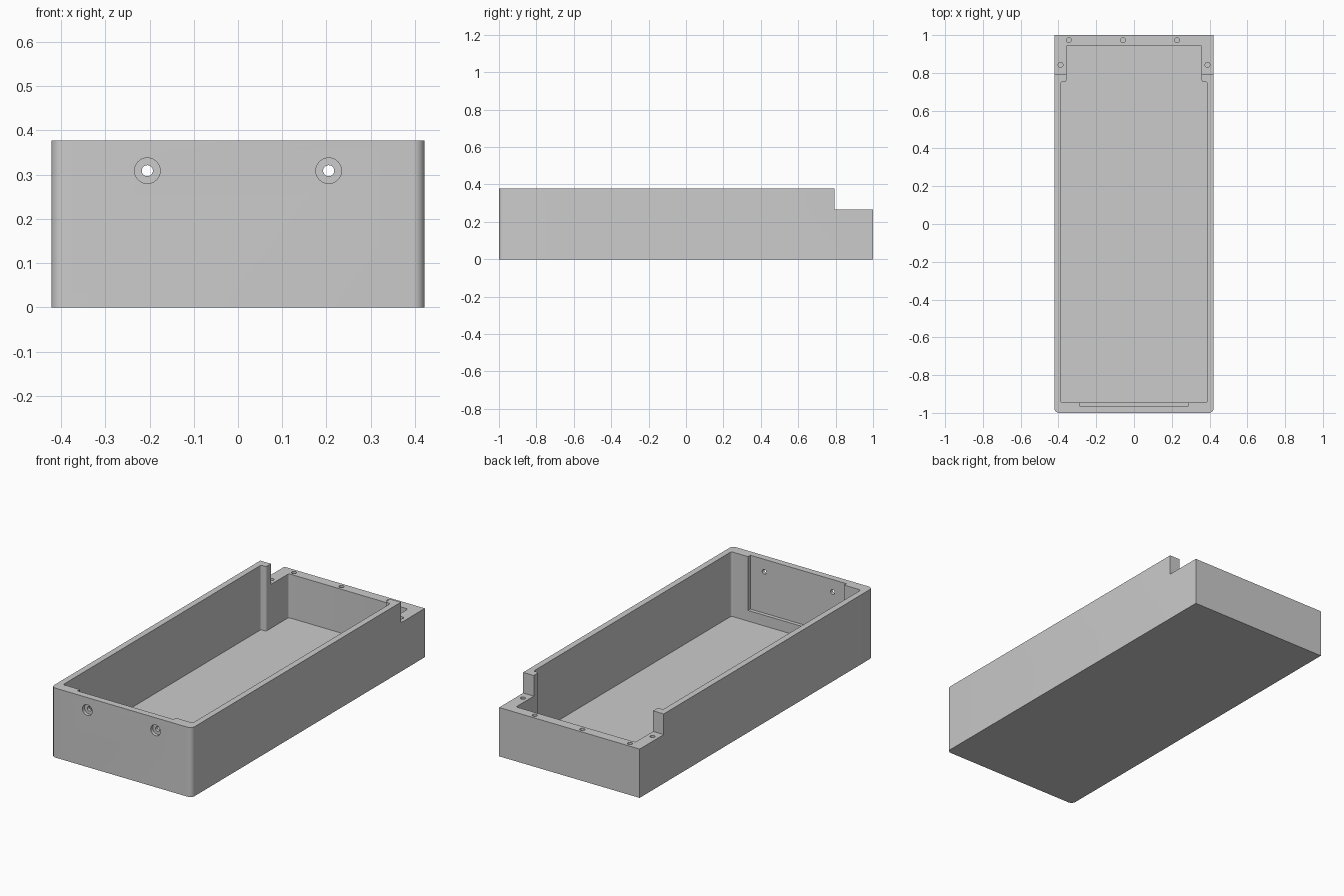
import bpy
import bmesh
from math import pi
from mathutils import Matrix

if "Cube" in bpy.data.objects:
    bpy.data.objects.remove(bpy.data.objects["Cube"], do_unlink=True)

HALF_W, HEIGHT = 0.422, 0.377
LEDGE_Y, LEDGE_Z, FLOOR_Z = 0.794, 0.265, 0.027
ABOVE = HEIGHT + 0.1          # cutters poke out past the rim

grey = bpy.data.materials.new("warm_free_grey")
grey.name = "plain grey"
grey.use_nodes = True
grey.diffuse_color = (0.6, 0.6, 0.6, 1)
grey.node_tree.nodes["Principled BSDF"].inputs["Base Color"].default_value = grey.diffuse_color


def to_object(bm, name):
    bmesh.ops.recalc_face_normals(bm, faces=bm.faces[:])
    mesh = bpy.data.meshes.new(name)
    bm.to_mesh(mesh)
    bm.free()
    mesh.materials.append(grey)
    obj = bpy.data.objects.new(name, mesh)
    bpy.context.collection.objects.link(obj)
    return obj


def prism(name, outline, z0, z1, radius=0, rounded=lambda co: True):
    """Extrude a plan outline upwards and round its chosen upright edges."""
    bm = bmesh.new()
    face = bm.faces.new([bm.verts.new((x, y, z0)) for x, y in outline])
    top = bmesh.ops.extrude_face_region(bm, geom=[face])["geom"]
    bmesh.ops.translate(bm, vec=(0, 0, z1 - z0),
                        verts=[v for v in top if isinstance(v, bmesh.types.BMVert)])
    if radius:
        upright = [e for e in bm.edges
                   if abs(e.verts[0].co.z - e.verts[1].co.z) > 0.01 and rounded(e.verts[0].co)]
        bmesh.ops.bevel(bm, geom=upright, offset=radius, segments=6,
                        profile=0.5, affect='EDGES')
    return to_object(bm, name)


def box(name, x0, x1, y0, y1, z0, z1):
    return prism(name, [(x0, y0), (x1, y0), (x1, y1), (x0, y1)], z0, z1)


def drill(name, centre, radius, length, along_y=False):
    bm = bmesh.new()
    turn = Matrix.Rotation(pi / 2, 4, 'X') if along_y else Matrix()
    bmesh.ops.create_cone(bm, cap_ends=True, segments=32, radius1=radius, radius2=radius,
                          depth=length, matrix=Matrix.Translation(centre) @ turn)
    return to_object(bm, name)


def cut(body, cutter):
    cutter.hide_render = True
    mod = body.modifiers.new("cut", 'BOOLEAN')
    mod.operation, mod.solver, mod.object = 'DIFFERENCE', 'EXACT', cutter
    bpy.context.view_layer.objects.active = body
    bpy.ops.object.modifier_apply(modifier=mod.name)
    bpy.data.objects.remove(cutter, do_unlink=True)


# Outer block with rounded front corners
tray = prism("enclosure_tray", [(-HALF_W, -1), (HALF_W, -1), (HALF_W, 1), (-HALF_W, 1)],
             0, HEIGHT, 0.026, lambda co: co.y < 0)

# Lowered ledge at the back
cut(tray, box("ledge_cutter", -0.6, 0.6, LEDGE_Y, 1.2, LEDGE_Z, ABOVE))

# Main cavity, narrower beside the back ledge
half = [(0.389, -0.944), (0.389, 0.752), (0.358, 0.752), (0.358, 0.946)]
cavity = half + [(-x, y) for x, y in reversed(half)]
cut(tray, prism("cavity_cutter", cavity, FLOOR_Z, ABOVE, 0.01))

# Shallow pocket inside the front wall
cut(tray, box("pocket_cutter", -0.289, 0.289, -0.964, -0.9, 0.085, ABOVE))

# Counterbored holes through the front wall
for x in (-0.205, 0.205):
    cut(tray, drill("counterbore_cutter", (x, -1.0, 0.309), 0.029, 0.036, True))
    cut(tray, drill("bolt_hole_cutter", (x, -0.98, 0.309), 0.0125, 0.14, True))

# Blind screw holes in the ledge
for x, y in [(-0.345, 0.973), (-0.059, 0.973), (0.227, 0.973), (-0.389, 0.843), (0.389, 0.843)]:
    cut(tray, drill("screw_hole_cutter", (x, y, LEDGE_Z), 0.013, 0.2))

# Smooth only the rounded surfaces
bpy.ops.object.select_all(action='DESELECT')
tray.select_set(True)
bpy.context.view_layer.objects.active = tray
bpy.ops.object.shade_smooth_by_angle(angle=pi / 6)
